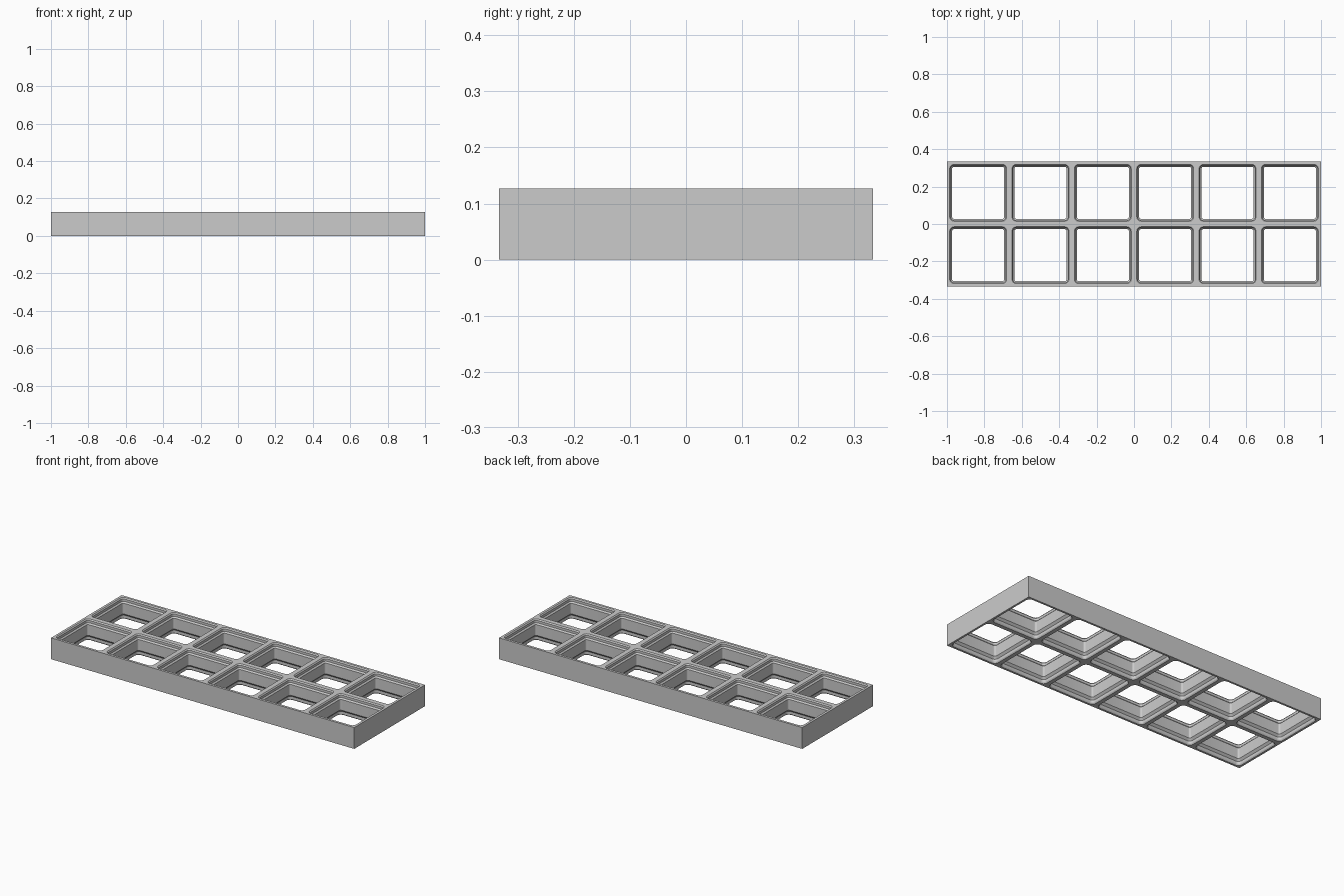
import bpy
import bmesh
import math

cube = bpy.data.objects.get("Cube")
if cube:
    bpy.data.objects.remove(cube, do_unlink=True)

COLUMNS, ROWS = 6, 2
PITCH = 2 / COLUMNS
HEIGHT = 0.127
CORNER_STEPS = 6

# Cross-section of a pocket wall, top to bottom: (inset from cell edge, height)
PROFILE = [
    (0, HEIGHT),
    (0.0145, HEIGHT),
    (0.02, HEIGHT - 0.007),
    (0.02, HEIGHT - 0.021),
    (0.0275, HEIGHT - 0.029),
    (0.0275, 0.034),
    (0.0165, 0.022),
    (0.0165, 0.007),
    (0.012, 0),
    (0, 0),
]


def rounded_square(bm, cx, cy, inset, z):
    """Ring of vertices; the cell edge itself has sharp corners."""
    radius = 0.038 - inset if inset else 0
    reach = PITCH / 2 - inset - radius
    ring = []
    for corner in range(4):
        middle = math.radians(45 + 90 * corner)
        sx = math.copysign(reach, math.cos(middle))
        sy = math.copysign(reach, math.sin(middle))
        for step in range(CORNER_STEPS + 1):
            a = math.radians(90 * (corner + step / CORNER_STEPS))
            ring.append(bm.verts.new((cx + sx + radius * math.cos(a),
                                      cy + sy + radius * math.sin(a), z)))
    return ring


def loft(bm, upper, lower):
    faces = []
    for i in range(len(upper)):
        j = (i + 1) % len(upper)
        faces.append(bm.faces.new((upper[i], upper[j], lower[j], lower[i])))
    return faces


def on_outside(face):
    c = face.calc_center_median()
    return (abs(c.x) > COLUMNS * PITCH / 2 - 0.001
            or abs(c.y) > ROWS * PITCH / 2 - 0.001)


# Grid of pockets, with side walls kept only around the outside
bm = bmesh.new()
for col in range(COLUMNS):
    for row in range(ROWS):
        cx = (col - (COLUMNS - 1) / 2) * PITCH
        cy = (row - (ROWS - 1) / 2) * PITCH
        rings = [rounded_square(bm, cx, cy, *p) for p in PROFILE]
        for upper, lower in zip(rings, rings[1:]):
            loft(bm, upper, lower)
        for face in loft(bm, rings[-1], rings[0]):
            if not on_outside(face):
                bm.faces.remove(face)
bmesh.ops.remove_doubles(bm, verts=bm.verts, dist=0.0001)
bmesh.ops.recalc_face_normals(bm, faces=bm.faces)
mesh = bpy.data.meshes.new("grid_tray")
bm.to_mesh(mesh)
bm.free()
tray = bpy.data.objects.new("grid_tray", mesh)
bpy.context.collection.objects.link(tray)

# Plain grey plastic
grey = bpy.data.materials.new("light_grey")
grey.use_nodes = True
colour = (0.6, 0.6, 0.6, 1)
grey.diffuse_color = colour
grey.node_tree.nodes["Principled BSDF"].inputs["Base Color"].default_value = colour
mesh.materials.append(grey)

# Smooth the rounded pocket corners, keep chamfers crisp
bpy.ops.object.select_all(action='DESELECT')
tray.select_set(True)
bpy.context.view_layer.objects.active = tray
bpy.ops.object.shade_smooth_by_angle(angle=math.radians(25))
